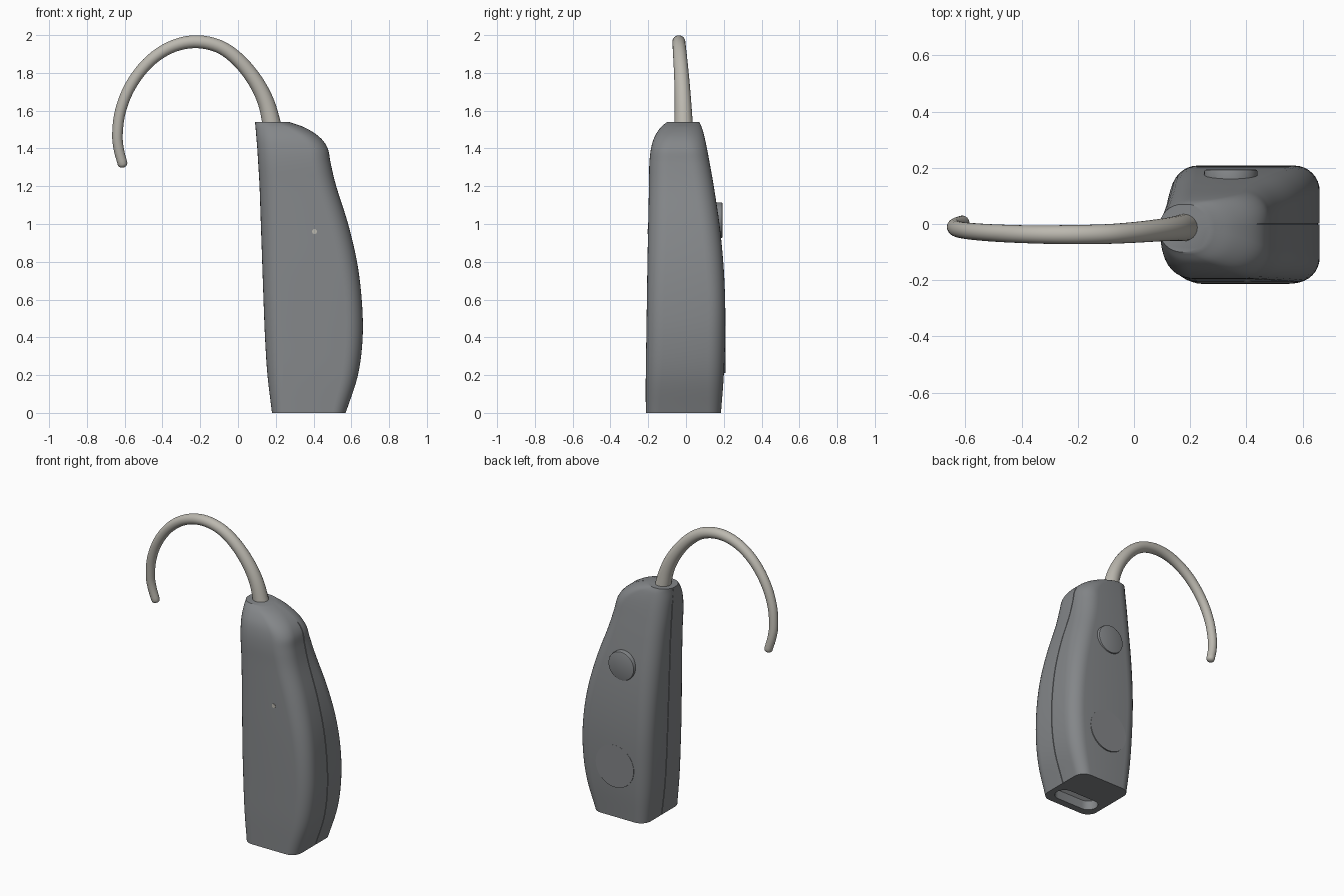
import bpy, bmesh, math
from mathutils import Vector

if "Cube" in bpy.data.objects:
    bpy.data.objects.remove(bpy.data.objects["Cube"])


def material(name, color):
    m = bpy.data.materials.new(name)
    m.diffuse_color = (*color, 1)
    m.use_nodes = True
    m.node_tree.nodes["Principled BSDF"].inputs["Base Color"].default_value = m.diffuse_color
    return m


GREY = material("dark_grey", (0.23, 0.24, 0.25))
BEIGE = material("warm_grey", (0.50, 0.48, 0.43))
LIGHT = material("light_metal", (0.70, 0.72, 0.75))


def finish(obj, mat, angle=35):
    obj.data.materials.clear()
    obj.data.materials.append(mat)
    bpy.ops.object.select_all(action='DESELECT')
    obj.select_set(True)
    bpy.context.view_layer.objects.active = obj
    bpy.ops.object.shade_smooth_by_angle(angle=math.radians(angle))
    return obj


def mesh_object(name, bm):
    bmesh.ops.recalc_face_normals(bm, faces=bm.faces[:])
    me = bpy.data.meshes.new(name)
    bm.to_mesh(me)
    bm.free()
    obj = bpy.data.objects.new(name, me)
    bpy.context.collection.objects.link(obj)
    return obj


def catmull(pts, steps):
    """Smooth interpolation through tuples of any length."""
    p = [Vector(q) for q in pts]
    p = [2 * p[0] - p[1]] + p + [2 * p[-1] - p[-2]]
    out = []
    for i in range(1, len(p) - 2):
        a, b, c, d = p[i - 1:i + 3]
        for s in range(steps):
            t = s / steps
            out.append(0.5 * (2 * b + (c - a) * t + (2 * a - 5 * b + 4 * c - d) * t * t
                              + (3 * b - a - 3 * c + d) * t ** 3))
    return out + [p[-2]]


def section(x0, x1, y0, y1, r, z, seam=0.0025, depth=0.006, n=8):
    """Rounded rectangle with a small seam notch on the left and right sides."""
    pts = []
    corners = [(x1 - r, y1 - r, 0), (x0 + r, y1 - r, 90),
               (x0 + r, y0 + r, 180), (x1 - r, y0 + r, 270)]
    for k, (cx, cy, a0) in enumerate(corners):
        for i in range(n + 1):
            a = math.radians(a0 + 90 * i / n)
            pts.append((cx + r * math.cos(a), cy + r * math.sin(a), z))
        if k in (1, 3):
            s = 1 if k == 1 else -1
            x = x0 if k == 1 else x1
            pts += [(x, s * seam, z), (x + s * depth, s * seam, z),
                    (x + s * depth, -s * seam, z), (x, -s * seam, z)]
    return pts


# Body shell: lofted rounded sections (z, x0, x1, y0, y1, corner radius)
profile = [
    (0.00, 0.180, 0.570, -0.213, 0.185, 0.070),
    (0.20, 0.156, 0.635, -0.213, 0.200, 0.085),
    (0.40, 0.143, 0.660, -0.210, 0.207, 0.090),
    (0.60, 0.135, 0.655, -0.207, 0.207, 0.090),
    (0.80, 0.128, 0.630, -0.204, 0.197, 0.095),
    (1.00, 0.121, 0.583, -0.200, 0.177, 0.100),
    (1.20, 0.114, 0.520, -0.196, 0.147, 0.100),
    (1.32, 0.107, 0.491, -0.194, 0.126, 0.100),
    (1.40, 0.102, 0.475, -0.185, 0.111, 0.100),
    (1.46, 0.097, 0.432, -0.167, 0.098, 0.100),
    (1.51, 0.093, 0.355, -0.135, 0.084, 0.095),
    (1.54, 0.090, 0.270, -0.100, 0.070, 0.080),
]
bm = bmesh.new()
rings = [[bm.verts.new(c) for c in section(*q[1:], q[0])] for q in catmull(profile, 5)]
for a, b in zip(rings, rings[1:]):
    for i in range(len(a)):
        j = (i + 1) % len(a)
        bm.faces.new((a[i], a[j], b[j], b[i]))
bm.faces.new(rings[0][::-1])
bm.faces.new(rings[-1])
body = mesh_object("body_shell", bm)


def stadium(name, cx, cy, length, width, z0, z1, n=12):
    bm = bmesh.new()
    r, h = width / 2, (length - width) / 2
    vs = []
    for side in (0, 1):
        for i in range(n + 1):
            a = -math.pi / 2 + math.pi * (i / n + side)
            vs.append(bm.verts.new((cx + (h, -h)[side] + r * math.cos(a),
                                    cy + r * math.sin(a), z0)))
    f = bm.faces.new(vs)
    ext = bmesh.ops.extrude_face_region(bm, geom=[f])["geom"]
    bmesh.ops.translate(bm, vec=(0, 0, z1 - z0),
                        verts=[v for v in ext if isinstance(v, bmesh.types.BMVert)])
    return mesh_object(name, bm)


# Slot in the underside, with a light floor
cutter = stadium("slot_cutter", 0.375, -0.105, 0.31, 0.12, -0.05, 0.07)
cutter.hide_render = True
mod = body.modifiers.new("slot", 'BOOLEAN')
mod.operation, mod.solver, mod.object = 'DIFFERENCE', 'EXACT', cutter
bpy.context.view_layer.objects.active = body
bpy.ops.object.modifier_apply(modifier=mod.name)
bpy.data.objects.remove(cutter)
finish(body, GREY)
finish(stadium("slot_floor", 0.375, -0.105, 0.308, 0.118, 0.06, 0.075), LIGHT)


def disc(name, x, z, r, y0, y1, bevel, mat):
    bpy.ops.mesh.primitive_cylinder_add(vertices=48, radius=r, depth=abs(y1 - y0),
                                        location=(x, (y0 + y1) / 2, z),
                                        rotation=(math.pi / 2, 0, 0))
    obj = bpy.context.object
    obj.name = name
    if bevel:
        b = obj.modifiers.new("soft_edge", 'BEVEL')
        b.width, b.segments = bevel, 2
        bpy.ops.object.modifier_apply(modifier=b.name)
    return finish(obj, mat)


# Push button, round cover on the back, and microphone pin on the front
disc("push_button", 0.345, 1.02, 0.095, 0.12, 0.194, 0.008, GREY)
disc("round_cover", 0.38, 0.35, 0.14, 0.15, 0.209, 0, GREY)
disc("microphone_pin", 0.405, 0.96, 0.013, -0.204, -0.18, 0, BEIGE)

# Ear hook: tapered tube along a smooth path (x, y, z, radius)
path = [
    (0.185, -0.012, 1.50, 0.050), (0.150, -0.016, 1.64, 0.044),
    (0.090, -0.022, 1.76, 0.040), (0.000, -0.030, 1.87, 0.037),
    (-0.105, -0.036, 1.942, 0.035), (-0.235, -0.038, 1.965, 0.034),
    (-0.365, -0.037, 1.932, 0.032), (-0.480, -0.033, 1.850, 0.031),
    (-0.570, -0.027, 1.730, 0.030), (-0.622, -0.020, 1.600, 0.029),
    (-0.638, -0.012, 1.480, 0.028), (-0.632, -0.004, 1.400, 0.027),
    (-0.611, 0.004, 1.318, 0.026),
]
samples = catmull(path, 5)
centres = [Vector(s[:3]) for s in samples]
# rounded tip: extra rings that shrink to a dome
direction = (centres[-1] - centres[-2]).normalized()
radii = [s[3] for s in samples]
tip, tip_r = centres[-1], radii[-1]
for a in (30, 55, 75):
    centres.append(tip + direction * tip_r * 0.75 * math.sin(math.radians(a)))
    radii.append(tip_r * math.cos(math.radians(a)))
bm = bmesh.new()
rings = []
for i, (c, r) in enumerate(zip(centres, radii)):
    t = (centres[min(i + 1, len(centres) - 1)] - centres[max(i - 1, 0)]).normalized()
    u = t.cross(Vector((0, 1, 0))).normalized()
    v = t.cross(u)
    rings.append([bm.verts.new(c + r * (u * math.cos(k * math.tau / 24)
                                        + v * math.sin(k * math.tau / 24)))
                  for k in range(24)])
for a, b in zip(rings, rings[1:]):
    for i in range(24):
        j = (i + 1) % 24
        bm.faces.new((a[i], a[j], b[j], b[i]))
bm.faces.new(rings[0])
bm.faces.new(rings[-1])
finish(mesh_object("ear_hook", bm), BEIGE, 50)
